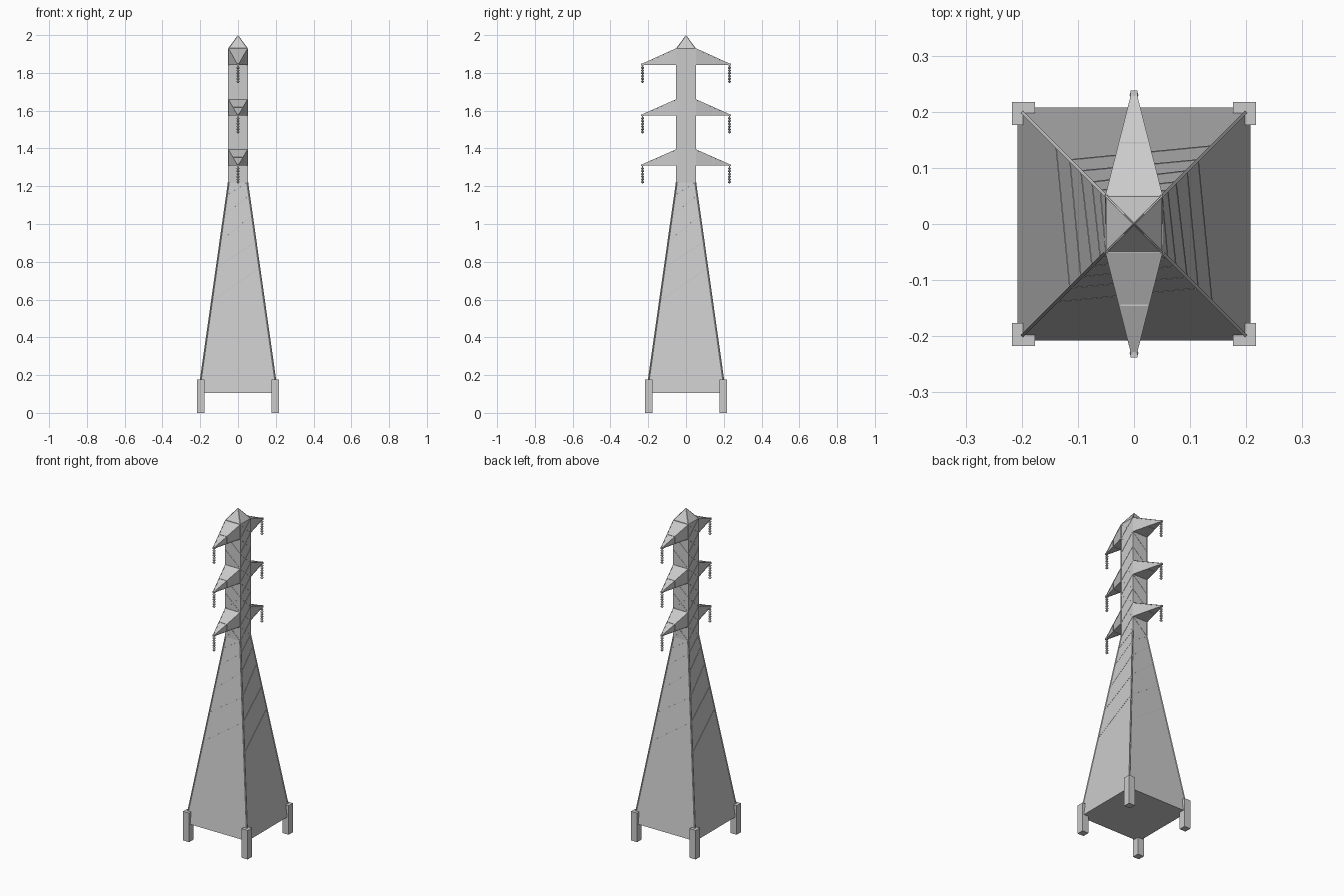
import bpy, bmesh
from math import pi
from mathutils import Vector, Matrix

if "Cube" in bpy.data.objects:
    bpy.data.objects.remove(bpy.data.objects["Cube"])

BASE_Z, BASE_H = 0.105, 0.208     # bottom of body and its half width
NECK_Z, NECK_H = 1.22, 0.05       # where the taper becomes a straight mast
TOP_Z, APEX_Z = 1.93, 2.0
ARMS = [(1.31, 1.395), (1.575, 1.66), (1.843, 1.93)]
TIP_Y = 0.23


def finish(name, bm):
    bmesh.ops.recalc_face_normals(bm, faces=bm.faces)
    me = bpy.data.meshes.new(name)
    bm.to_mesh(me)
    bm.free()
    ob = bpy.data.objects.new(name, me)
    bpy.context.collection.objects.link(ob)
    return ob


def beam(bm, a, b, r):
    a, b = Vector(a), Vector(b)
    d = b - a
    m = Matrix.Translation((a + b) / 2) @ d.to_track_quat('Z', 'Y').to_matrix().to_4x4()
    bmesh.ops.create_cone(bm, cap_ends=True, segments=4, radius1=r, radius2=r,
                          depth=d.length, matrix=m @ Matrix.Rotation(pi / 4, 4, 'Z'))


def half_at(z):
    if z >= NECK_Z:
        return NECK_H
    return BASE_H + (NECK_H - BASE_H) * (z - BASE_Z) / (NECK_Z - BASE_Z)


def corner(i, z):
    h = half_at(z)
    sx, sy = [(1, 1), (1, -1), (-1, -1), (-1, 1)][i % 4]
    return Vector((sx * h, sy * h, z))


# tower body: tapered base, straight mast, pyramid cap
bm = bmesh.new()
rings = [[bm.verts.new(corner(i, z)) for i in range(4)] for z in (BASE_Z, NECK_Z, TOP_Z)]
bm.faces.new(rings[0])
for lo, hi in zip(rings, rings[1:]):
    for i in range(4):
        j = (i + 1) % 4
        bm.faces.new((lo[i], lo[j], hi[j], hi[i]))
apex = bm.verts.new((0, 0, APEX_Z))
for i in range(4):
    bm.faces.new((rings[2][i], rings[2][(i + 1) % 4], apex))
finish("tower_body", bm)

# corner rails
bm = bmesh.new()
for i in range(4):
    beam(bm, corner(i, BASE_Z + 0.01), corner(i, NECK_Z), 0.004)
    beam(bm, corner(i, NECK_Z), corner(i, TOP_Z), 0.003)
    beam(bm, corner(i, TOP_Z), (0, 0, APEX_Z - 0.003), 0.002)
finish("corner_rails", bm)

# diagonal bracing on every face
bm = bmesh.new()
taper = [0.593, 0.767, 0.906, 1.046, 1.15, 1.22]
mast = [1.22, 1.31, 1.395, 1.485, 1.575, 1.66, 1.75, 1.843, 1.93]
for i in range(4):
    for lo, hi in zip(taper, taper[1:]):
        beam(bm, corner(i, hi), corner(i + 1, lo), 0.0018)
    for lo, hi in zip(mast, mast[1:]):
        beam(bm, corner(i, hi), corner(i + 1, lo), 0.002)
        beam(bm, corner(i, lo), corner(i + 1, hi), 0.002)
finish("face_bracing", bm)

# concrete footings
bm = bmesh.new()
for sx in (-1, 1):
    for sy in (-1, 1):
        m = Matrix.Translation((sx * 0.197, sy * 0.197, 0.0885))
        bmesh.ops.create_cube(bm, size=1, matrix=m @ Matrix.Diagonal((0.041, 0.041, 0.177, 1)))
finish("footings", bm)

# one insulator string: stacked discs, lathed with eight sides
profile = [(0.0, 0.003), (0.003, 0.003)]
for k in range(6):
    z = -0.012 - k * 0.0145
    profile += [(0.003, z + 0.003), (0.008, z - 0.002), (0.008, z - 0.006), (0.003, z - 0.010)]
profile.append((0.0, -0.098))


def insulator(bm, loc):
    vs = [bm.verts.new((x, 0, z)) for x, z in profile]
    es = [bm.edges.new(p) for p in zip(vs, vs[1:])]
    r = bmesh.ops.spin(bm, geom=vs + es, cent=(0, 0, 0), axis=(0, 0, 1),
                       angle=2 * pi, steps=8, use_merge=True)
    new = [v for v in bm.verts if not v.tag]
    bmesh.ops.remove_doubles(bm, verts=new, dist=0.0001)
    new = [v for v in bm.verts if not v.tag]
    bmesh.ops.translate(bm, verts=new, vec=loc)
    for v in new:
        v.tag = True


arms, rails, strings = bmesh.new(), bmesh.new(), bmesh.new()
for low, high in ARMS:
    for s in (-1, 1):
        # crossarm wedge narrowing to a blunt tip
        root = [Vector((x, s * 0.049, z)) for x, z in
                ((-0.05, low), (0.05, low), (0.05, high), (-0.05, high))]
        tip = [Vector((x, s * TIP_Y, z)) for x, z in
               ((-0.004, low), (0.004, low), (0.004, low + 0.005), (-0.004, low + 0.005))]
        a = [arms.verts.new(p) for p in root]
        b = [arms.verts.new(p) for p in tip]
        arms.faces.new(a)
        arms.faces.new(b)
        for i in range(4):
            j = (i + 1) % 4
            arms.faces.new((a[i], a[j], b[j], b[i]))
            # edge rails and braces
            beam(rails, root[i], tip[i], 0.0022)
            beam(rails, root[i], root[j], 0.0022)
            beam(rails, root[i].lerp(tip[i], 0.53), root[j].lerp(tip[j], 0.53), 0.0018)
        # tip bracket and hanging insulator
        m = Matrix.Translation((0, s * TIP_Y, low + 0.001))
        bmesh.ops.create_cube(rails, size=1, matrix=m @ Matrix.Diagonal((0.013, 0.016, 0.010, 1)))
        insulator(strings, (0, s * TIP_Y, low))
finish("crossarms", arms)
finish("crossarm_rails", rails)
finish("insulator_strings", strings)
